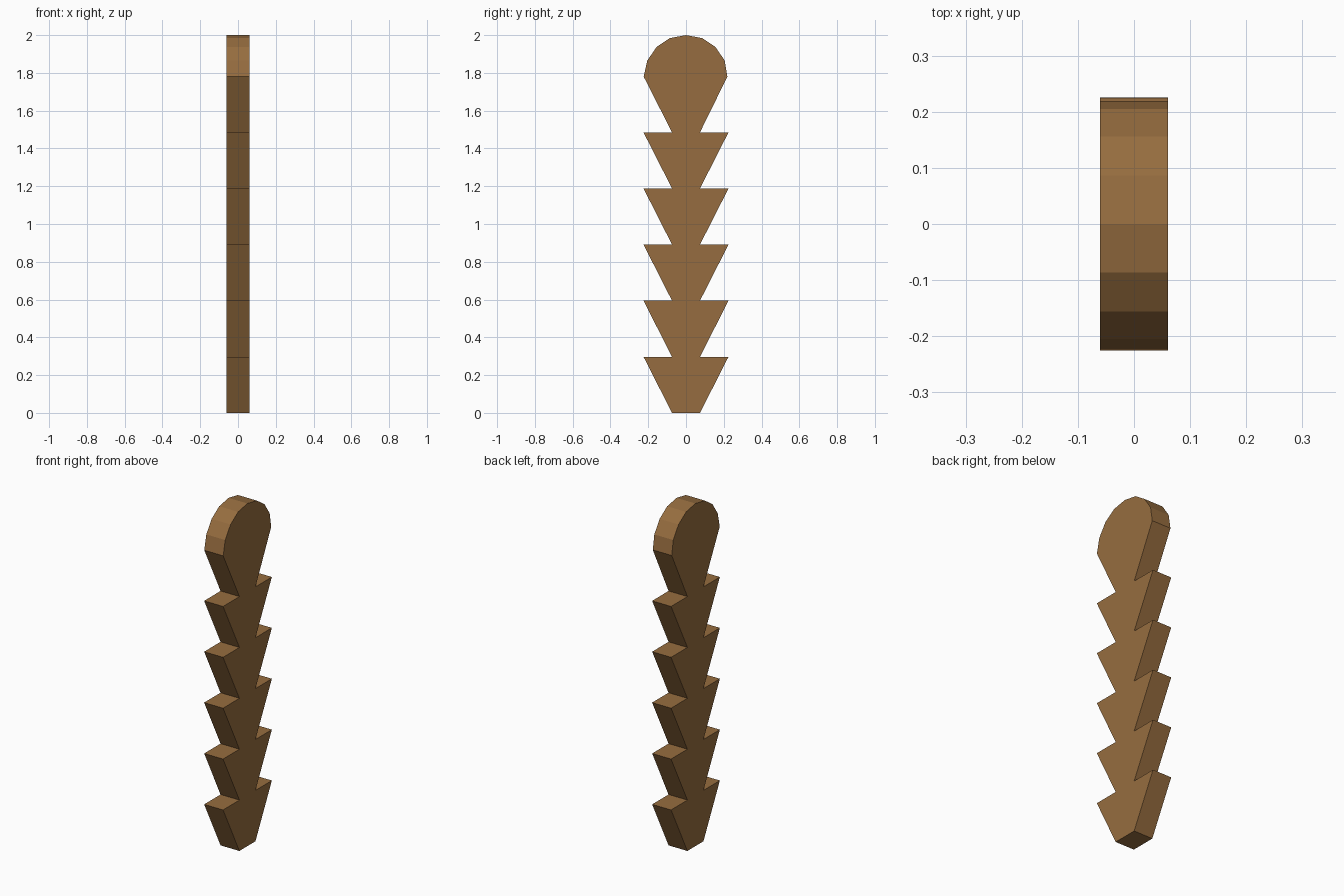
import bpy
import bmesh

cube = bpy.data.objects.get("Cube")
if cube:
    bpy.data.objects.remove(cube, do_unlink=True)

HALF_THICK = 0.061
PITCH = 0.297
NECK = 0.074
TIP = 0.225
TEETH = 5

wood = bpy.data.materials.new("warm_brown_wood")
wood.use_nodes = True
colour = (0.305, 0.152, 0.050, 1)
wood.diffuse_color = colour
wood.node_tree.nodes["Principled BSDF"].inputs["Base Color"].default_value = colour

# Toothed edge from the foot up to the rounded head
edge = []
for i in range(TEETH):
    edge += [(NECK, i * PITCH), (TIP, (i + 1) * PITCH)]
edge.append((NECK, TEETH * PITCH))

# Faceted head, slightly narrower on the back shoulder
head = [(0.219, 1.78), (0.205, 1.865), (0.156, 1.937), (0.086, 1.984), (0, 2)]
front_head = [(-y, z) for y, z in reversed(head[1:-1])] + [(-0.224, 1.78)]
outline = edge + head + front_head + [(-y, z) for y, z in reversed(edge)]

# Flat plank cut to the outline
bm = bmesh.new()
face = bm.faces.new([bm.verts.new((-HALF_THICK, y, z)) for y, z in outline])
result = bmesh.ops.extrude_face_region(bm, geom=[face])
moved = [v for v in result["geom"] if isinstance(v, bmesh.types.BMVert)]
bmesh.ops.translate(bm, verts=moved, vec=(2 * HALF_THICK, 0, 0))
bmesh.ops.recalc_face_normals(bm, faces=bm.faces)
bmesh.ops.triangulate(bm, faces=[f for f in bm.faces if len(f.verts) > 4])

mesh = bpy.data.meshes.new("notched_plank")
bm.to_mesh(mesh)
bm.free()
mesh.materials.append(wood)
plank = bpy.data.objects.new("notched_plank", mesh)
bpy.context.collection.objects.link(plank)
